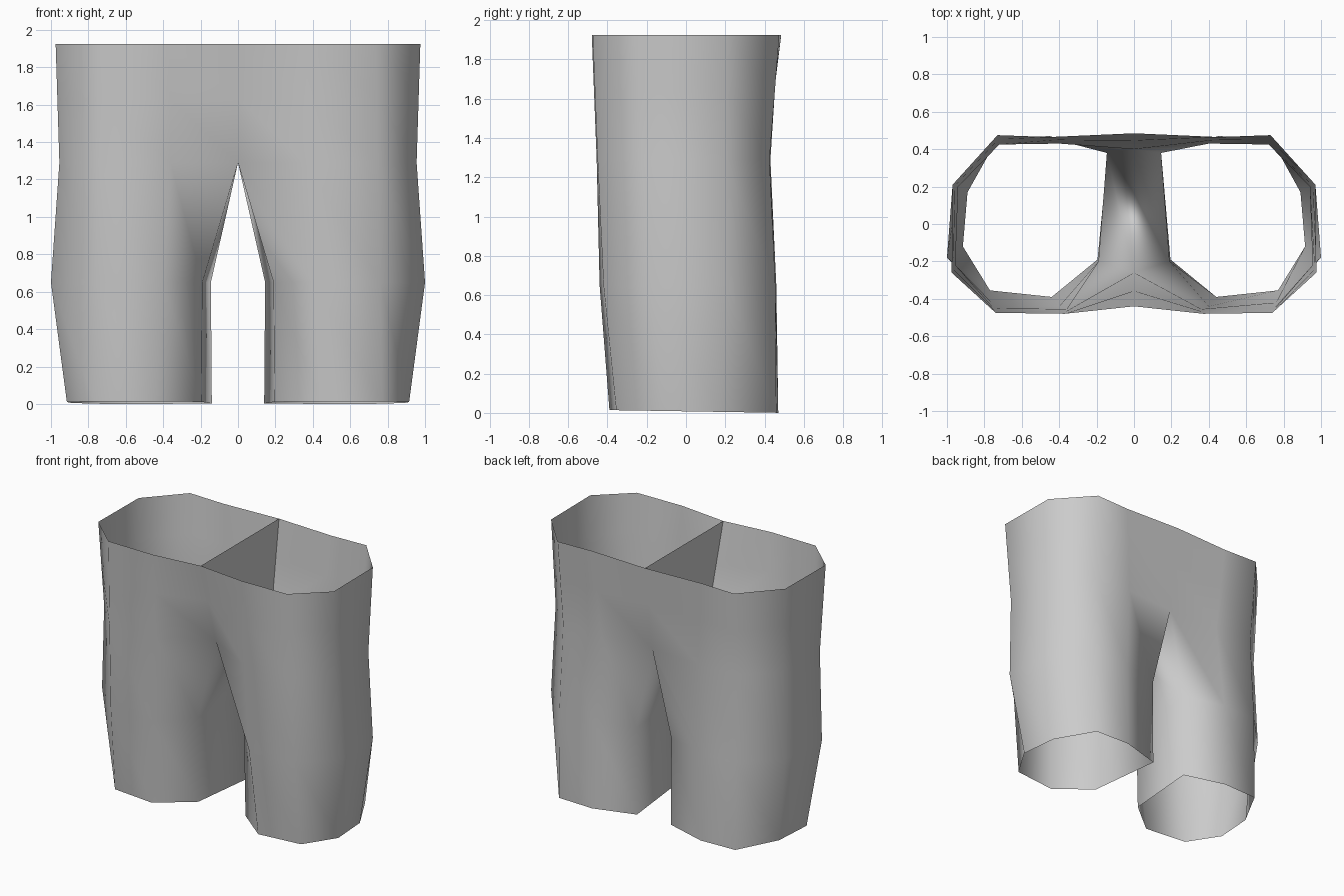
import bpy
import bmesh
from mathutils import Vector

default_cube = bpy.data.objects.get("Cube")
if default_cube:
    bpy.data.objects.remove(default_cube, do_unlink=True)

# Plain grey cloth
cloth = bpy.data.materials.new("grey_cloth")
cloth.use_nodes = True
grey = (0.6, 0.6, 0.6, 1)
cloth.diffuse_color = grey
cloth.node_tree.nodes["Principled BSDF"].inputs["Base Color"].default_value = grey


def make_object(name, bm):
    mesh = bpy.data.meshes.new(name)
    bm.to_mesh(mesh)
    bm.free()
    mesh.materials.append(cloth)
    obj = bpy.data.objects.new(name, mesh)
    bpy.context.collection.objects.link(obj)
    return obj


def ring(height, outline):
    return [Vector((x, y, height)) for x, y in outline]


# Left leg outlines, running from the inner front round the outside to the inner back
waist = ring(1.925, [(0, -.44), (.37, -.48), (.74, -.475), (.975, -.26),
                     (.97, .21), (.73, .475), (.45, .465), (0, .485)])
crotch = ring(1.29, [(0, -.26), (.36, -.455), (.75, -.45), (.955, -.22),
                     (.94, .2), (.72, .425), (.4, .43), (0, .4)])
thigh = ring(.65, [(.19, -.2), (.4, -.44), (.76, -.42), (1, -.18),
                   (.97, .21), (.73, .455), (.45, .46), (.145, .38)])
hem = ring(0, [(.195, -.19), (.44, -.39), (.77, -.355), (.915, -.12),
               (.89, .17), (.73, .46), (.45, .47), (.14, .38)])
# The hem rises slightly towards the front
for point in hem:
    point.z = .008 - .016 * point.y
hips = [top.lerp(low, .46) for top, low in zip(waist, crotch)]
rings = [waist, hips, crotch, thigh, hem]

# Legs: open below the crotch line, with the inner thigh closed only there
bm = bmesh.new()
for side in (1, -1):
    loops = [[bm.verts.new((p.x * side, p.y, p.z)) for p in r] for r in rings]
    for upper, lower in zip(loops, loops[1:]):
        count = len(upper)
        on_seam = lower[0].co.x == 0
        for i in range(count - 1 if on_seam else count):
            j = (i + 1) % count
            face = [upper[i], lower[i], lower[j], upper[j]]
            bm.faces.new(face if side > 0 else face[::-1])
bmesh.ops.remove_doubles(bm, verts=bm.verts, dist=.0001)
for face in bm.faces:
    face.smooth = True
make_object("trouser_legs", bm)

# Flat panel dividing the two legs above the crotch
bm = bmesh.new()
front_seam = [r[0] for r in rings[:3]]
back_seam = [r[-1] for r in rings[:3]]
bm.faces.new([bm.verts.new(p) for p in front_seam + back_seam[::-1]])
make_object("centre_panel", bm)
